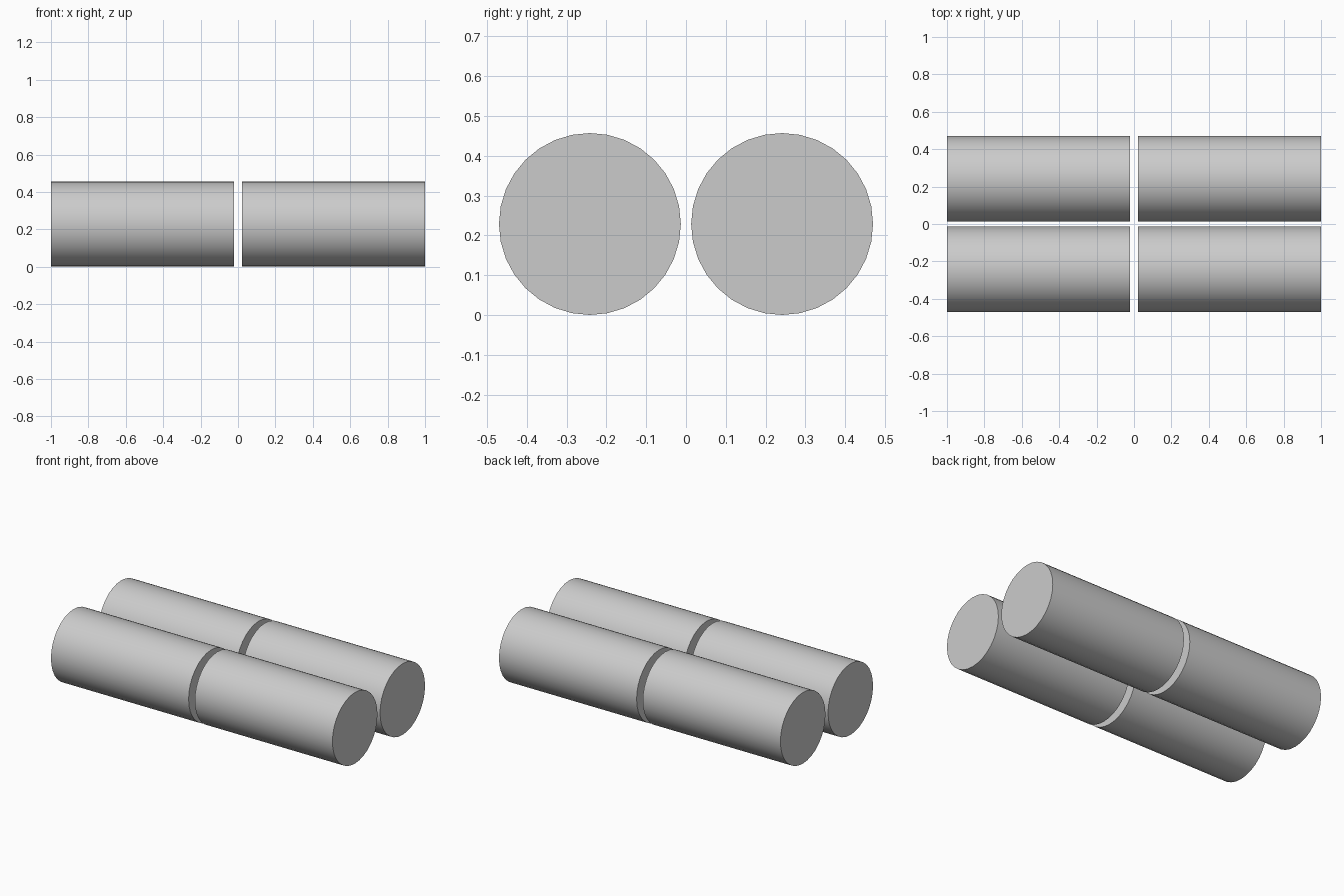
import bpy
import math

cube = bpy.data.objects.get("Cube")
if cube:
    bpy.data.objects.remove(cube, do_unlink=True)

RADIUS = 0.2285
GAP_X = 0.022      # half the gap between the ends
OFFSET_Y = 0.2415  # distance of each axis from the middle
LENGTH = 1 - GAP_X

# Plain light grey
grey = bpy.data.materials.new("light_grey")
grey.use_nodes = True
colour = (0.6, 0.6, 0.6, 1)
grey.diffuse_color = colour
grey.node_tree.nodes["Principled BSDF"].inputs["Base Color"].default_value = colour


def add_roller(name, side_x, side_y):
    """Solid cylinder lying along x."""
    bpy.ops.mesh.primitive_cylinder_add(
        vertices=32, radius=RADIUS, depth=LENGTH,
        location=(side_x * (GAP_X + LENGTH / 2), side_y * OFFSET_Y, RADIUS),
        rotation=(0, math.pi / 2, 0))
    roller = bpy.context.object
    roller.name = name
    roller.data.materials.append(grey)
    bpy.ops.object.shade_smooth_by_angle(angle=math.radians(30))


# Two by two cylinders
for end, side_y in (("front", -1), ("back", 1)):
    for side, side_x in (("right", -1), ("left", 1)):
        add_roller(f"{end}_{side}_cylinder", side_x, side_y)
